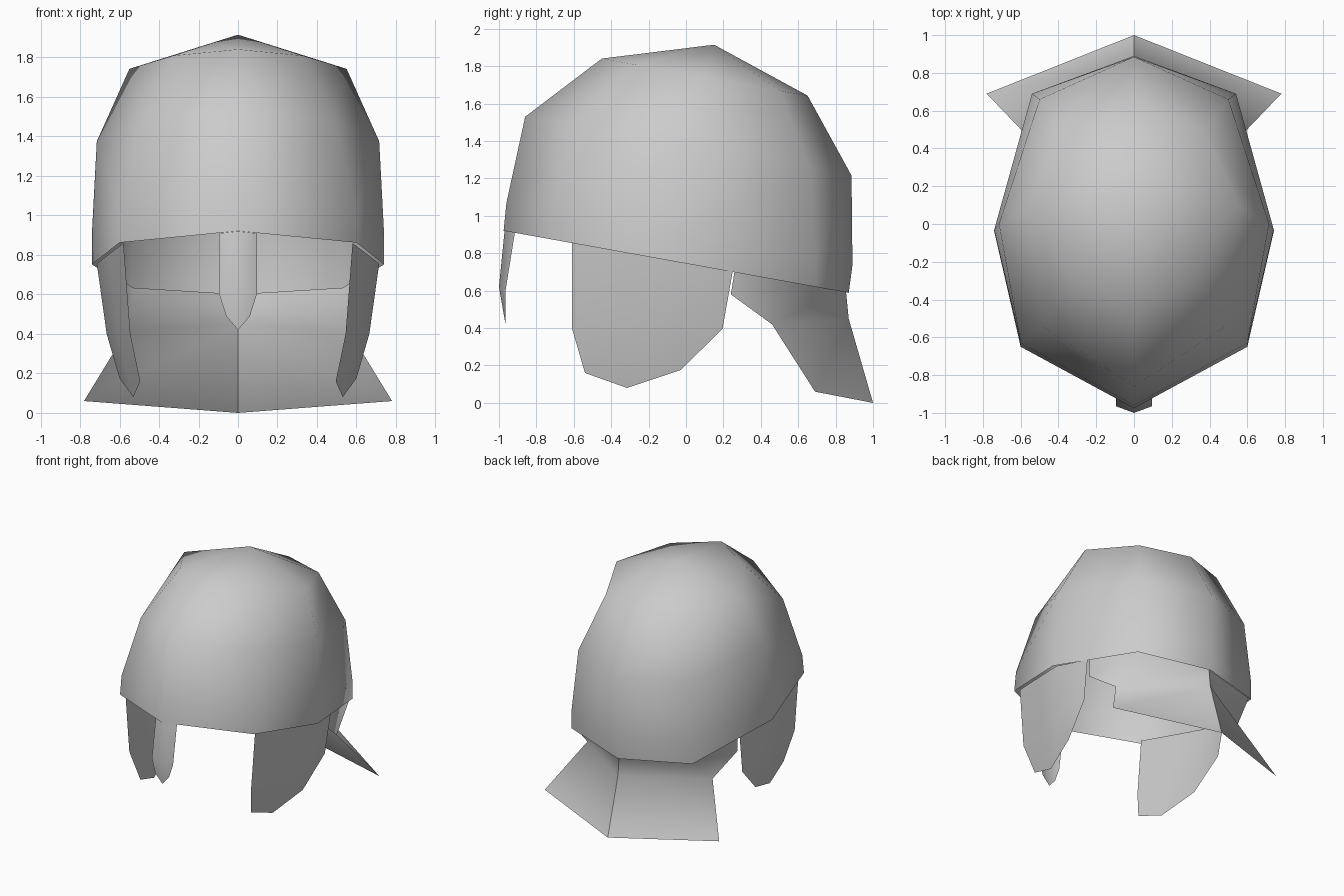
import bpy
import bmesh

if "Cube" in bpy.data.objects:
    bpy.data.objects.remove(bpy.data.objects["Cube"])

GREY = (0.6, 0.6, 0.6, 1)
steel = bpy.data.materials.new("plain_grey_steel")
steel.use_nodes = True
steel.diffuse_color = GREY
steel.node_tree.nodes["Principled BSDF"].inputs["Base Color"].default_value = GREY

SLOPE = 0.18  # the rim and all dome rings drop toward the back


def tilted(height, outline):
    """Ring of points on a plane that slopes down toward the back."""
    return [(x, y, height - SLOPE * y) for x, y in outline]


def mirrored_sheet(name, rows, merge=True):
    """Skin rows of points (bottom to top) and mirror the sheet across x."""
    bm = bmesh.new()
    grid = [[bm.verts.new(p) if p else None for p in row] for row in rows]
    for low, high in zip(grid, grid[1:]):
        for i in range(len(low) - 1):
            quad = (low[i], low[i + 1], high[i + 1], high[i])
            if None not in quad:
                bm.faces.new(quad)
    bmesh.ops.remove_doubles(bm, verts=bm.verts, dist=0.0005)
    mesh = bpy.data.meshes.new(name)
    bm.to_mesh(mesh)
    bm.free()
    mesh.materials.append(steel)
    mesh.shade_smooth()
    obj = bpy.data.objects.new(name, mesh)
    bpy.context.collection.objects.link(obj)
    mod = obj.modifiers.new("Mirror", "MIRROR")
    mod.use_mirror_merge = merge
    return obj


# Dome: tilted eight-sided rings closing on a peak
mirrored_sheet("helmet_dome", [
    tilted(0.745, [(0, -.975), (.6, -.65), (.74, -.04), (.54, .69), (0, .87)]),
    tilted(0.897, [(0, -.96), (.6, -.63), (.74, -.03), (.54, .69), (0, .89)]),
    tilted(1.375, [(0, -.86), (.49, -.54), (.715, 0), (.5, .66), (0, .885)]),
    tilted(1.76, [(0, -.45), (.33, -.27), (.55, .1), (.37, .5), (0, .65)]),
    [(0, .15, 1.915)] * 5,
])

# Cheek guards: curved plates hanging from the rim
back_corner = (.64, .195, .395)
mirrored_sheet("cheek_guards", [
    [(.495, -.54, .16), (.53, -.315, .08), (.6, -.03, .175), back_corner],
    [(.545, -.61, .4), (.61, -.315, .4), (.665, -.03, .4), back_corner],
    tilted(0.75, [(.58, -.61), (.65, -.315), (.715, -.03), (.655, .25)]),
])

# Neck guard: short collar, then a flare with a creased centre line
mirrored_sheet("neck_guard", [
    [None, (.78, .69, .06), (0, 1, 0)],
    [(.63, .24, .58), (.56, .46, .42), (0, .87, .45)],
    tilted(0.755, [(.645, .26), (.53, .675), (0, .855)]),
], merge=False)

# Nose guard: narrow folded strip with a pointed end
tip = (0, -.965, .42)
mirrored_sheet("nose_guard", [
    [tip, (.06, -.968, .49)],
    [(0, -1, .62), (.095, -.965, .6)],
    [(0, -.97, .92), (.095, -.915, .91)],
])
